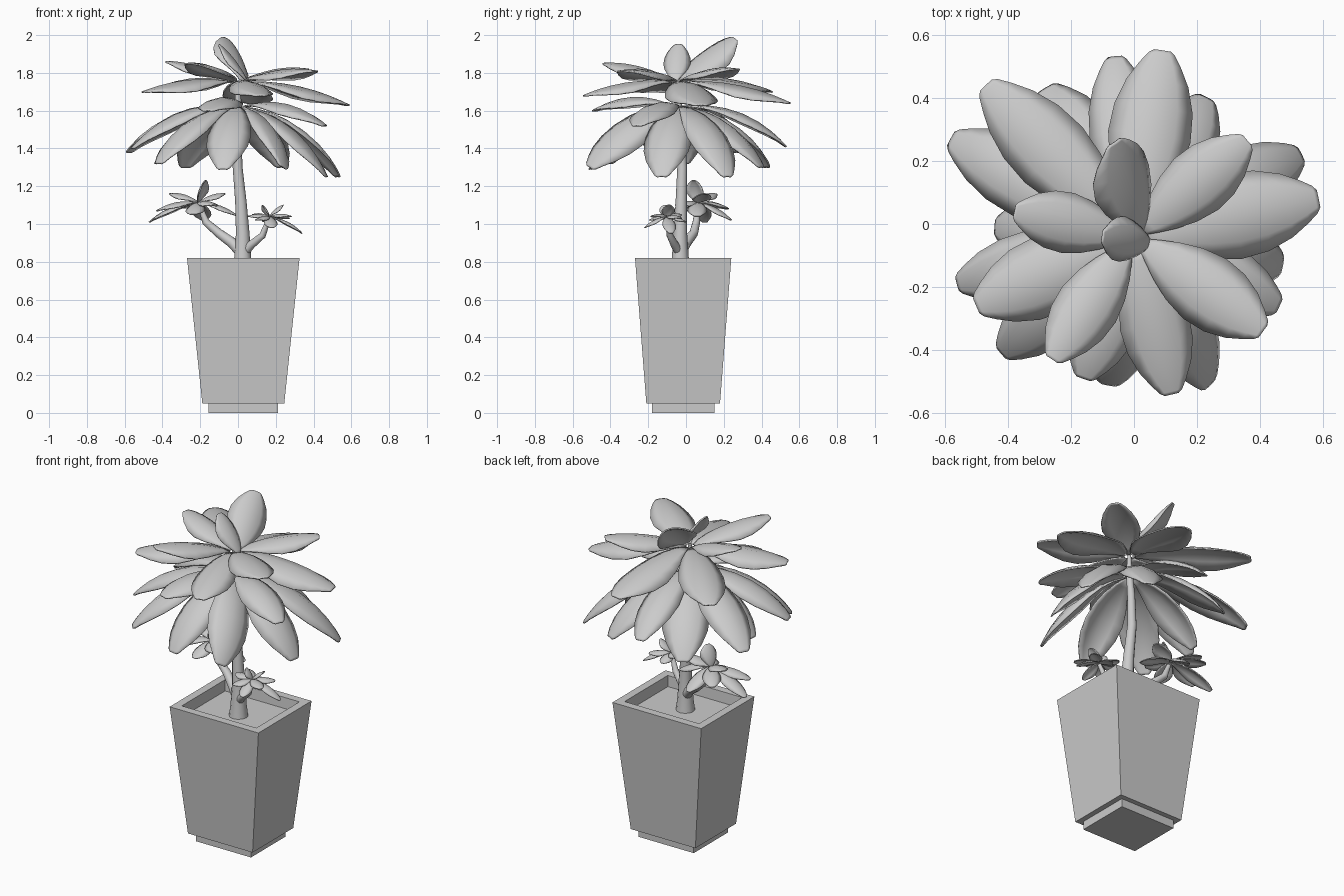
import bpy, bmesh, math
from mathutils import Vector, Matrix

if "Cube" in bpy.data.objects:
    bpy.data.objects.remove(bpy.data.objects["Cube"])


def make_object(name, bm, angle=None):
    bmesh.ops.recalc_face_normals(bm, faces=bm.faces)
    me = bpy.data.meshes.new(name)
    bm.to_mesh(me)
    bm.free()
    ob = bpy.data.objects.new(name, me)
    bpy.context.collection.objects.link(ob)
    if angle:
        bpy.ops.object.select_all(action='DESELECT')
        ob.select_set(True)
        bpy.context.view_layer.objects.active = ob
        bpy.ops.object.shade_smooth_by_angle(angle=math.radians(angle))
    return ob


def square_loft(name, sections, cx=0.028, cy=-0.015):
    # rectangular rings (half x, half y, z) joined and capped at both ends
    bm = bmesh.new()
    rings = [[bm.verts.new((cx + sx * hx, cy + sy * hy, z))
              for sx, sy in ((-1, -1), (1, -1), (1, 1), (-1, 1))]
             for hx, hy, z in sections]
    for a, b in zip(rings, rings[1:]):
        for i in range(4):
            j = (i + 1) % 4
            bm.faces.new((a[i], a[j], b[j], b[i]))
    bm.faces.new(rings[0][::-1])
    bm.faces.new(rings[-1])
    return make_object(name, bm)


def tube(name, pts, sides=12):
    # tapered round stem through (x, y, z, radius) points
    bm = bmesh.new()
    rings = []
    for k, p in enumerate(pts):
        a = Vector(pts[max(k - 1, 0)][:3])
        b = Vector(pts[min(k + 1, len(pts) - 1)][:3])
        d = (b - a).normalized()
        u = d.cross(Vector((0, 1, 0))).normalized()
        v = d.cross(u)
        rings.append([bm.verts.new(Vector(p[:3]) + p[3] * (
            u * math.cos(2 * math.pi * i / sides) + v * math.sin(2 * math.pi * i / sides)))
            for i in range(sides)])
    for a, b in zip(rings, rings[1:]):
        for i in range(sides):
            j = (i + 1) % sides
            bm.faces.new((a[i], a[j], b[j], b[i]))
    bm.faces.new(rings[0][::-1])
    bm.faces.new(rings[-1])
    return make_object(name, bm, 50)


OUTLINE = ((0, .1), (.1, .35), (.22, .62), (.36, .86), (.52, 1), (.68, .95),
           (.82, .75), (.92, .5), (.98, .32), (1, .2))


def add_leaf(bm, base, tip, width, bow=0.07, roll=0, arch=0.22):
    # arched leaf blade from base to tip, bowed upwards, rolled about its length
    base, tip = Vector(base), Vector(tip)
    d = tip - base
    side = d.cross(Vector((0, 0, 1))).normalized()
    side = Matrix.Rotation(math.radians(roll), 3, d) @ side
    up = side.cross(d).normalized()
    rows = []
    for t, w in OUTLINE:
        mid = base + d * t + up * (d.length * bow * 4 * t * (1 - t))
        h = w * width / 2
        rows.append([bm.verts.new(mid + side * (s * h) - up * (s * s * h * arch * 2 * w))
                     for s in (-1, -.6, 0, .6, 1)])
    for a, b in zip(rows, rows[1:]):
        for i in range(4):
            bm.faces.new((a[i], a[i + 1], b[i + 1], b[i]))


def leaf_cluster(name, leaves, thickness):
    bm = bmesh.new()
    for args in leaves:
        add_leaf(bm, *args)
    ob = make_object(name, bm, 60)
    mod = ob.modifiers.new("thickness", 'SOLIDIFY')
    mod.thickness = thickness
    mod.offset = 0
    return ob


# planter with recessed foot, and soil inside the rim
square_loft("planter", [(.185, .165, 0), (.185, .165, .05), (.217, .195, .05),
                        (.298, .255, .82), (.25, .207, .82), (.245, .202, .74)])
square_loft("soil", [(.243, .2, .735), (.246, .203, .755)])

# trunk and side branches
tube("trunk", [(.025, -.03, .74, .055), (.025, -.03, .82, .045), (.025, -.03, .95, .036),
               (.015, -.025, 1.12, .03), (-.002, -.02, 1.3, .026), (-.005, -.03, 1.5, .022),
               (0, -.04, 1.65, .018), (0, -.04, 1.76, .01)])
tube("left_branch", [(.025, -.03, .84, .03), (-.03, 0, .9, .028), (-.1, .04, .95, .024),
                     (-.17, .055, 1.01, .02), (-.2, .06, 1.09, .012)])
tube("right_branch", [(.025, -.03, .84, .025), (.07, -.06, .89, .022), (.13, -.085, .94, .018),
                      (.165, -.1, 1.03, .011)])

# crown: (tip x, tip y, tip z, width, optional roll)
upper = [(-.38, .04, 1.86, .19), (.36, .265, 1.82, .21), (.41, -.34, 1.81, .23),
         (-.26, -.43, 1.85, .2), (-.5, -.26, 1.70, .25), (.12, -.54, 1.68, .22),
         (.585, .08, 1.63, .27), (.09, .55, 1.64, .26), (-.47, .44, 1.70, .25)]
lower = [(-.58, .27, 1.38, .24), (-.28, .43, 1.3, .26), (-.06, .53, 1.41, .21),
         (.23, .40, 1.3, .23), (.53, .22, 1.25, .23), (.47, -.13, 1.25, .25),
         (.46, -.26, 1.52, .22), (.24, -.51, 1.3, .24, -30), (-.08, -.51, 1.29, .23),
         (-.16, -.49, 1.6, .22), (-.42, -.41, 1.32, .22), (-.56, -.19, 1.4, .21),
         (-.44, -.01, 1.32, .22)]
crown = [((.02, -.03, 1.76), (-.06, .26, 1.98), .22, .05, 30),
         ((.05, -.06, 1.75), (-.1, -.04, 1.95), .14, .06, 0)]
crown += [((x * .05, y * .05 - .04, 1.75), (x, y, z), w, .065) for x, y, z, w in upper]
crown += [((x * .05, y * .05 - .04, 1.62), (x, y, z), w, .13, *r) for x, y, z, w, *r in lower]
leaf_cluster("crown_leaves", crown, .008)

# small rosettes on the side branches
left = [(-.47, .1, 1.01), (-.43, .0, 1.07), (-.36, .15, 1.16), (-.17, .04, 1.23),
        (-.07, .1, 1.16), (0, .06, 1.04), (-.24, -.08, 1.05), (-.12, -.05, 1.1),
        (-.18, .24, 1.02), (-.33, .22, 1.08)]
leaf_cluster("left_rosette", [((-.21, .06, 1.11), p, .1, .1) for p in left], .006)
right = [(.05, -.09, 1.04), (.1, -.19, 1.02), (.18, -.22, .98), (.28, -.18, 1.04),
         (.34, -.08, .95), (.27, -.03, 1.03), (.16, -.0, 1.01), (.24, -.09, 1.1),
         (.13, -.11, 1.1), (.08, -.03, 1.05)]
leaf_cluster("right_rosette", [((.165, -.1, 1.035), p, .07, .1) for p in right], .005)
